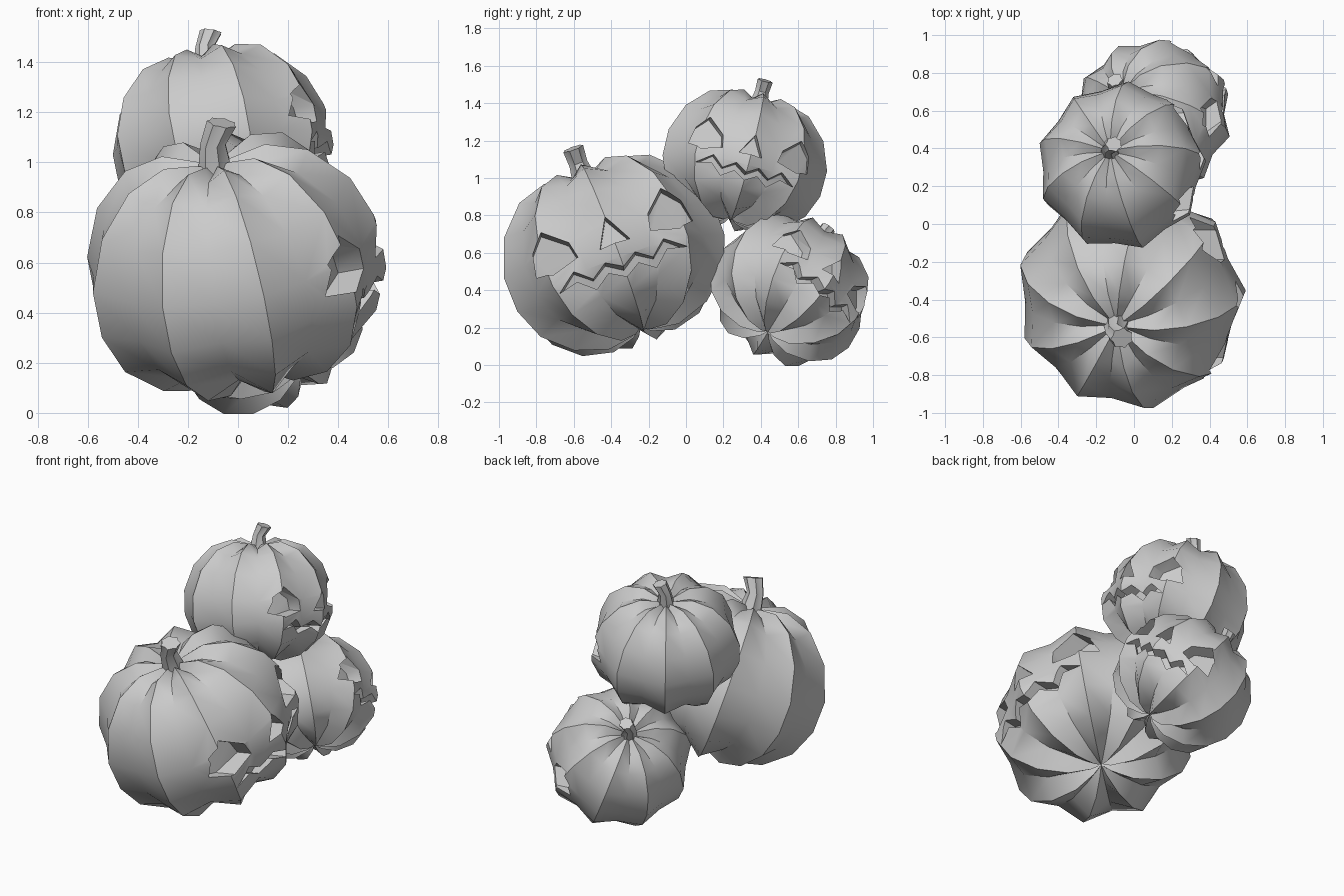
import bpy, bmesh
from math import pi, cos, sin, sqrt
from mathutils import Vector, Matrix

if "Cube" in bpy.data.objects:
    bpy.data.objects.remove(bpy.data.objects["Cube"])

RIBS = 9
# Unit pumpkin: local +x is the face direction, +z the stem axis
RIDGE = [(.12, .75), (.35, .80), (.62, .71), (.86, .46), (.99, .12), (.985, -.2),
         (.87, -.48), (.63, -.69), (.33, -.78), (.1, -.74)]
VALLEY = [(.10, .69), (.31, .72), (.57, .63), (.79, .41), (.91, .1), (.90, -.18),
          (.78, -.43), (.54, -.59), (.25, -.66), (.08, -.68)]


def make_object(name, bm):
    bmesh.ops.recalc_face_normals(bm, faces=bm.faces)
    me = bpy.data.meshes.new(name)
    bm.to_mesh(me)
    bm.free()
    ob = bpy.data.objects.new(name, me)
    bpy.context.collection.objects.link(ob)
    return ob


def skin(bm, rings, top, bottom):
    """Bridge closed rings and close the ends with fans."""
    n = len(rings[0])
    for a, b in zip(rings, rings[1:]):
        for i in range(n):
            j = (i + 1) % n
            bm.faces.new((a[i], a[j], b[j], b[i]))
    for ring, pole in ((rings[0], top), (rings[-1], bottom)):
        p = bm.verts.new(pole)
        for i in range(n):
            bm.faces.new((ring[i], ring[(i + 1) % n], p))


def pumpkin_body():
    bm = bmesh.new()
    rings = []
    for ridge, valley in zip(RIDGE, VALLEY):
        ring = []
        for i in range(RIBS * 2):
            r, h = valley if i % 2 else ridge
            t = pi * i / RIBS
            ring.append(bm.verts.new((r * cos(t), r * sin(t), h)))
        rings.append(ring)
    skin(bm, rings, (0, 0, .69), (0, 0, -.68))
    return make_object("pumpkin_body", bm)


def carve_prism(bm, outline, depth):
    """Prism along x whose back follows the curved skin at a given depth."""
    front, back = [], []
    for r, u in outline:
        s = .95 * sqrt(max(.05, 1 - r * r - (u / .9) ** 2))
        front.append(bm.verts.new((1.3, r, u)))
        back.append(bm.verts.new((s - depth, r, u)))
    n = len(outline)
    for i in range(n):
        j = (i + 1) % n
        bm.faces.new((front[i], front[j], back[j], back[i]))
    caps = [bm.faces.new(front), bm.faces.new(back[::-1])]
    bmesh.ops.triangulate(bm, faces=caps)


def face_cutter():
    bm = bmesh.new()
    eye = [(.56, .29), (.69, .15), (.73, -.05), (.59, -.11), (.34, -.05), (.37, .10)]
    carve_prism(bm, eye, .22)
    carve_prism(bm, [(-r, u) for r, u in eye][::-1], .22)
    carve_prism(bm, [(0, .18), (-.14, -.07), (.14, -.07)], .16)
    # zigzag mouth
    half = [(.14, -.24), (.28, -.32), (.42, -.20), (.60, -.28)]
    mid = [(-r, u) for r, u in half[::-1]] + [(0, -.33)] + half
    upper = [(r, u + .045) for r, u in mid[1:-1]]
    lower = [(r, u - .045) for r, u in mid[1:-1]]
    carve_prism(bm, [mid[0]] + lower + [mid[-1]] + upper[::-1], .16)
    return make_object("face_cutter", bm)


def pumpkin_stem():
    bm = bmesh.new()
    rings = []
    # bent, fluted stalk
    for x, z, rad, tilt in [(.10, 1.0, .095, .35), (.02, .87, .085, .15), (0, .66, .12, 0)]:
        ring = []
        for i in range(14):
            t = 2 * pi * i / 14
            q = rad * (1 if i % 2 else .82)
            ring.append(bm.verts.new((x + q * cos(t), q * sin(t), z - tilt * q * cos(t))))
        rings.append(ring)
    skin(bm, rings, (.10, 0, 1.0), (0, 0, .66))
    return make_object("pumpkin_stem", bm)


def activate(ob):
    bpy.ops.object.select_all(action='DESELECT')
    ob.select_set(True)
    bpy.context.view_layer.objects.active = ob


# Carve the face once
body, cutter, stem = pumpkin_body(), face_cutter(), pumpkin_stem()
mod = body.modifiers.new("carve", 'BOOLEAN')
mod.operation, mod.solver, mod.object = 'DIFFERENCE', 'EXACT', cutter
activate(body)
bpy.ops.object.modifier_apply(modifier=mod.name)
bpy.data.objects.remove(cutter)
for ob in (body, stem):
    activate(ob)
    bpy.ops.object.shade_smooth_by_angle(angle=.6)

# Place three copies: name, centre, radius, stem axis, face direction
PLACES = [
    ("large", (-.02, -.39, .585), .61, (-.17, -.35, .92), (1, 0, .16)),
    ("upper", (-.07, .31, 1.085), .45, (-.18, .24, .95), (1, .10, .15)),
    ("small", (.09, .56, .40), .435, (-.52, .41, .75), (.79, .56, .24)),
]
for k, (label, centre, size, axis, facing) in enumerate(PLACES):
    a = Vector(axis).normalized()
    n = Vector(facing)
    n = (n - a * n.dot(a)).normalized()
    rot = Matrix((n, a.cross(n), a)).transposed().to_4x4()
    mat = Matrix.Translation(centre) @ rot @ Matrix.Scale(size, 4)
    for part, src in (("body", body), ("stem", stem)):
        ob = src
        if k:
            ob = src.copy()
            bpy.context.collection.objects.link(ob)
        ob.name = f"{label}_pumpkin_{part}"
        ob.matrix_world = mat
